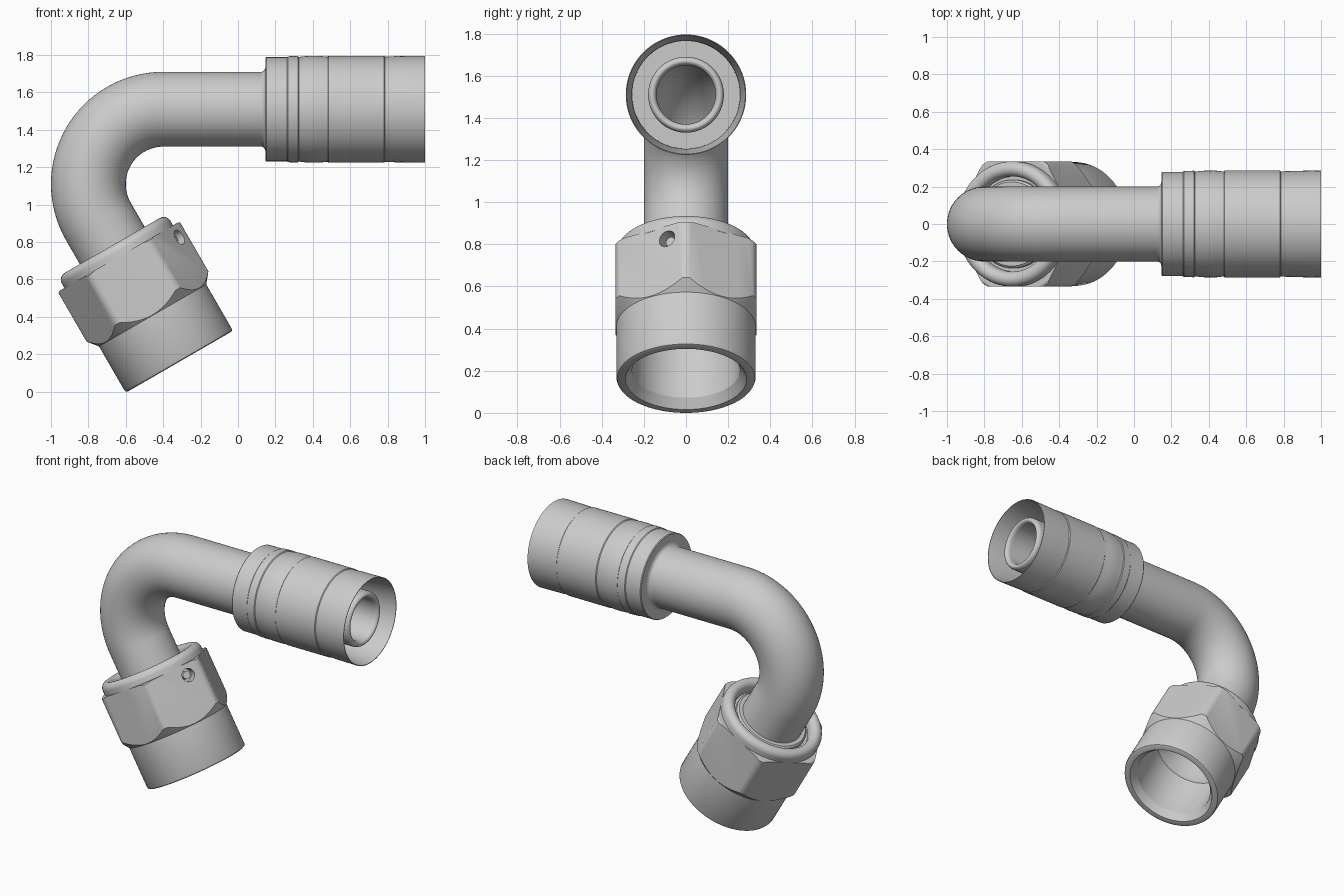
import bpy, bmesh, math
from mathutils import Vector, Matrix

if "Cube" in bpy.data.objects:
    bpy.data.objects.remove(bpy.data.objects["Cube"])

BEND_R = 0.4
BEND = math.radians(120)
ARC = BEND_R * BEND
CENTRE = Vector((-0.4, 0, 1.11))
Y = Vector((0, 1, 0))


def frame(s):
    """Point and sideways direction on the pipe centreline; s = 0 is the lower end of the bend."""
    a = math.radians(210) + min(max(s, -ARC), 0) / BEND_R
    radial = Vector((math.cos(a), 0, math.sin(a)))
    along = Vector((-math.sin(a), 0, math.cos(a)))
    extra = s if s > 0 else min(s + ARC, 0)
    return CENTRE + radial * BEND_R + along * extra, -radial


def at_x(x):
    """Centreline distance for a position x on the upper straight run."""
    return -ARC - (x + 0.4)


def turned(name, profile, n=80):
    """Closed (distance, radius) profile turned round the centreline."""
    bm = bmesh.new()
    rings = []
    for s, r in profile:
        p, u = frame(s)
        rings.append([bm.verts.new(p + r * (u * math.cos(t) + Y * math.sin(t)))
                      for t in (2 * math.pi * i / n for i in range(n))])
    for k, a in enumerate(rings):
        b = rings[(k + 1) % len(rings)]
        for i in range(n):
            j = (i + 1) % n
            bm.faces.new((a[i], a[j], b[j], b[i]))
    bmesh.ops.recalc_face_normals(bm, faces=bm.faces)
    return make(name, bm)


def make(name, bm):
    me = bpy.data.meshes.new(name)
    bm.to_mesh(me)
    bm.free()
    ob = bpy.data.objects.new(name, me)
    bpy.context.collection.objects.link(ob)
    return ob


def rod(name, centre, axis, r, length):
    bm = bmesh.new()
    m = Matrix.Translation(centre) @ axis.to_track_quat('Z', 'Y').to_matrix().to_4x4()
    bmesh.ops.create_cone(bm, cap_ends=True, segments=32, radius1=r, radius2=r,
                          depth=length, matrix=m)
    return make(name, bm)


def cut(ob, other, operation):
    mod = ob.modifiers.new("cut", 'BOOLEAN')
    mod.object, mod.operation, mod.solver = other, operation, 'EXACT'
    bpy.context.view_layer.objects.active = ob
    bpy.ops.object.modifier_apply(modifier=mod.name)
    bpy.data.objects.remove(other)


def arc(cs, cr, rs, rr, a0, a1, n=8):
    """Elliptic arc of profile points."""
    return [(cs + rs * math.cos(math.radians(a0 + (a1 - a0) * i / n)),
             cr + rr * math.sin(math.radians(a0 + (a1 - a0) * i / n))) for i in range(n + 1)]


# Hollow bent pipe: rounded nipple tip, bend, flared seat
bend = [-ARC + ARC * i / 32 for i in range(33)]
outer = [(at_x(0.2), 0.18), (at_x(0.17), 0.2)] + [(s, 0.2) for s in bend] + [
    (0.34, 0.2), (0.42, 0.248), (0.5, 0.248)]
inner = [(0.49, 0.232), (0.36, 0.14)] + [(s, 0.14) for s in reversed(bend)]
tip = arc(at_x(0.93), 0.16, 0.03, 0.02, 270, 90, 12)
turned("bent_pipe", outer + inner + tip)

# Crimped hose sleeve with a thin flared mouth and deep pocket
sleeve = [(0.12, 0.198), (0.135, 0.203), (0.143, 0.212), (0.147, 0.225), (0.147, 0.275),
          (0.152, 0.279), (0.262, 0.279), (0.267, 0.283), (0.32, 0.285), (0.325, 0.28),
          (0.33, 0.28), (0.36, 0.284), (0.40, 0.286), (0.44, 0.285), (0.475, 0.281),
          (0.48, 0.281), (0.485, 0.286), (0.78, 0.286), (0.785, 0.281), (0.79, 0.281),
          (0.85, 0.284), (1.0, 0.286), (1.0, 0.282), (0.79, 0.257), (0.35, 0.255),
          (0.35, 0.17), (0.12, 0.17)]
turned("hose_sleeve", [(at_x(x), r) for x, r in sleeve])

# Swivel nut: turned body trimmed to a hexagon
nut = turned("swivel_nut", [
    (0.217, 0.21), (0.217, 0.365), (0.224, 0.376), (0.525, 0.376), (0.58, 0.331),
    (0.852, 0.331), (0.862, 0.327), (0.866, 0.318), (0.866, 0.288), (0.82, 0.256),
    (0.42, 0.252), (0.34, 0.21)], 96)
cut(nut, turned("hexagon_trim", [(0.1, 0.1), (0.1, 0.385), (0.95, 0.385), (0.95, 0.1)], 6),
    'INTERSECT')

# Wire hole in one flat of the nut, with the wire end inside
p, u = frame(0.289)
spot = p + u * 0.333 - Y * 0.09
normal = u * math.cos(math.pi / 6) - Y * 0.5
cut(nut, rod("hole_cutter", spot, normal, 0.042, 0.14), 'DIFFERENCE')
rod("wire_end", spot - normal * 0.055, normal, 0.024, 0.05)

# Rounded collar on the nut and the small ring around the pipe
turned("nut_collar", arc(0.19, 0.295, 0.042, 0.04, 90, 270, 16)
       + [(0.225, 0.255), (0.225, 0.335)])
turned("pipe_ring", [(0.225, 0.195), (0.185, 0.195), (0.185, 0.225), (0.195, 0.236),
                     (0.225, 0.236)])

# Smooth shading with crisp edges
for ob in bpy.context.collection.objects:
    ob.select_set(True)
    bpy.context.view_layer.objects.active = ob
bpy.ops.object.shade_smooth_by_angle(angle=math.radians(30))
